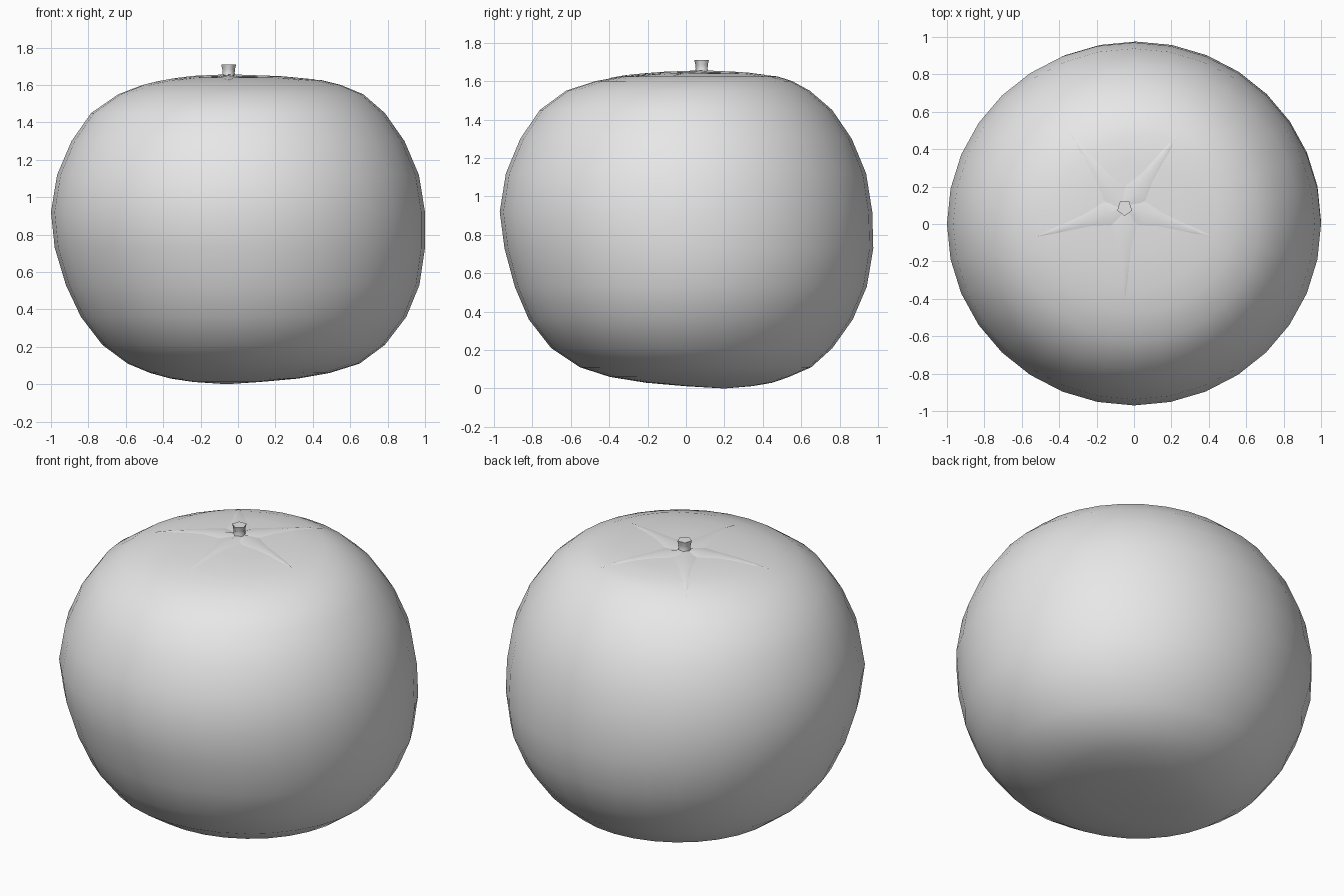
import bpy, bmesh, math
from mathutils import Vector
from mathutils.bvhtree import BVHTree

cube = bpy.data.objects.get("Cube")
if cube:
    bpy.data.objects.remove(cube, do_unlink=True)

grey = bpy.data.materials.new("plain grey")
grey.use_nodes = True
grey.diffuse_color = (0.8, 0.8, 0.8, 1)
grey.node_tree.nodes["Principled BSDF"].inputs["Base Color"].default_value = (0.8, 0.8, 0.8, 1)


def finish(bm, name, angle):
    """Turn a bmesh into a shaded, coloured object."""
    bmesh.ops.recalc_face_normals(bm, faces=bm.faces)
    mesh = bpy.data.meshes.new(name)
    bm.to_mesh(mesh)
    bm.free()
    mesh.materials.append(grey)
    obj = bpy.data.objects.new(name, mesh)
    bpy.context.collection.objects.link(obj)
    bpy.ops.object.select_all(action='DESELECT')
    obj.select_set(True)
    bpy.context.view_layer.objects.active = obj
    bpy.ops.object.shade_smooth_by_angle(angle=math.radians(angle))
    return obj


def loft(bm, rings, bottom=None, top=None):
    """Skin rings of points, closing the ends at optional poles."""
    loops = [[bm.verts.new(p) for p in ring] for ring in rings]
    n = len(loops[0])
    for low, high in zip(loops, loops[1:]):
        for i in range(n):
            j = (i + 1) % n
            bm.faces.new((low[i], low[j], high[j], high[i]))
    for pole, loop in ((bottom, loops[0]), (top, loops[-1])):
        if pole:
            tip = bm.verts.new(pole)
            for i in range(n):
                bm.faces.new((loop[i], loop[(i + 1) % n], tip))


def ring(n, z, rx, ry, cx, cy, phase=0.0):
    steps = [math.tau * i / n + phase for i in range(n)]
    return [(cx + rx * math.cos(a), cy + ry * math.sin(a), z) for a in steps]


# Fruit body: slightly leaning rings, given as height, radius, centre x, centre y
profile = [
    (0.012, 0.18, -0.06, 0.17), (0.03, 0.34, -0.02, 0.12), (0.06, 0.48, 0.01, 0.07),
    (0.11, 0.62, 0.03, 0.05), (0.21, 0.755, 0.03, 0.03), (0.36, 0.87, 0.03, 0.025),
    (0.53, 0.945, 0.025, 0.025), (0.73, 0.99, 0.01, 0.015), (0.92, 1.0, 0, 0),
    (1.12, 0.967, 0, 0), (1.3, 0.89, 0, 0), (1.45, 0.785, 0, 0),
    (1.55, 0.655, 0.015, 0.01), (1.6, 0.53, 0.02, 0.04), (1.625, 0.42, 0.03, 0.07),
    (1.64, 0.25, 0, 0.09)]
body_bm = bmesh.new()
loft(body_bm, [ring(32, z, r, r * 0.97, cx, cy) for z, r, cx, cy in profile],
     (-0.06, 0.2, 0), (-0.05, 0.085, 1.645))
surface = BVHTree.FromBMesh(body_bm)
finish(body_bm, "fruit_body", 60)

# Five slim leaves draped over the top, each with a raised middle rib
centre = Vector((-0.05, 0.085, 0))
outline = [(0, 0.02), (0.1, 0.065), (0.2, 0.037), (0.3, 0.024), (0.4, 0.014), (0.485, 0.001)]


def drape(x, y, lift):
    hit = surface.ray_cast(Vector((x, y, 3)), Vector((0, 0, -1)))[0]
    return hit + Vector((0, 0, lift))


leaf_bm = bmesh.new()
for k in range(5):
    turn = math.radians(-90 + 72 * k)
    along = Vector((math.cos(turn), math.sin(turn), 0))
    across = Vector((-along.y, along.x, 0))
    rows = []
    for dist, half in outline:
        row = []
        for side in (-1, 0, 1):
            p = centre + along * dist + across * half * side
            lift = 0.002 if side else 0.004 + 0.008 * (1 - dist / 0.485)
            row.append(leaf_bm.verts.new(drape(p.x, p.y, lift)))
        rows.append(row)
    for a, b in zip(rows, rows[1:]):
        for i in range(2):
            leaf_bm.faces.new((a[i], b[i], b[i + 1], a[i + 1]))
finish(leaf_bm, "leaf_star", 60)

# Short five-sided stem, flared a little at the top
stem_bm = bmesh.new()
sections = [(1.63, 0.042), (1.665, 0.034), (1.685, 0.036), (1.71, 0.042)]
loft(stem_bm, [ring(5, z, r, r, centre.x, centre.y, -math.pi / 2) for z, r in sections],
     top=(centre.x, centre.y, 1.71))
finish(stem_bm, "stem", 75)
